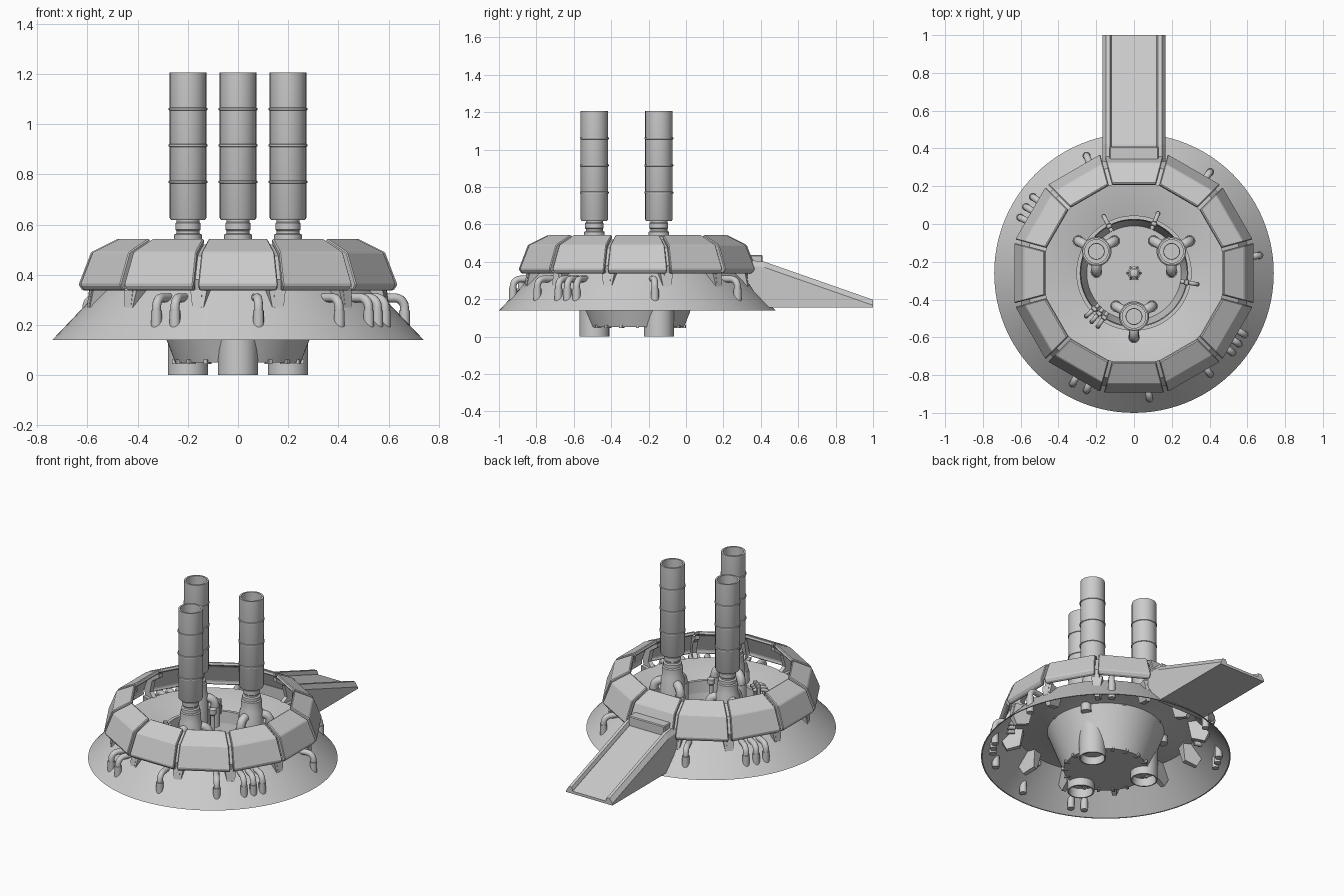
import bpy, bmesh, math
from mathutils import Vector, Matrix

if "Cube" in bpy.data.objects:
    bpy.data.objects.remove(bpy.data.objects["Cube"])

CY = -0.26                      # centre of the round platform
SIDES = 12
TAN = math.tan(math.pi / SIDES)

grey = bpy.data.materials.new("light_grey")
grey.use_nodes = True
grey.diffuse_color = (0.6, 0.6, 0.6, 1)
grey.node_tree.nodes["Principled BSDF"].inputs["Base Color"].default_value = (0.6, 0.6, 0.6, 1)


def finish(name, bm, smooth=True, bevel=0):
    bmesh.ops.recalc_face_normals(bm, faces=bm.faces)
    mesh = bpy.data.meshes.new(name)
    bm.to_mesh(mesh)
    bm.free()
    mesh.materials.append(grey)
    ob = bpy.data.objects.new(name, mesh)
    bpy.context.collection.objects.link(ob)
    if bevel:
        mod = ob.modifiers.new("bevel", 'BEVEL')
        mod.width, mod.segments = bevel, 1
    if smooth:
        bpy.ops.object.select_all(action='DESELECT')
        ob.select_set(True)
        bpy.context.view_layer.objects.active = ob
        bpy.ops.object.shade_smooth_by_angle(angle=math.radians(35))
    return ob


def lathe(name, profile, x=0, y=CY, steps=32, closed=False):
    """Spin a (radius, z) profile; radius 0 ends close to a point."""
    bm = bmesh.new()
    vs = [bm.verts.new((r, 0, z)) for r, z in profile]
    pairs = list(zip(vs, vs[1:])) + ([(vs[-1], vs[0])] if closed else [])
    es = [bm.edges.new(p) for p in pairs]
    bmesh.ops.spin(bm, geom=vs + es, cent=(0, 0, 0), axis=(0, 0, 1),
                   angle=2 * math.pi, steps=steps)
    bmesh.ops.remove_doubles(bm, verts=bm.verts, dist=1e-4)
    bmesh.ops.translate(bm, verts=bm.verts, vec=(x, y, 0))
    return finish(name, bm)


def loft(name, rings, matrix=Matrix(), smooth=False, bevel=0):
    """Skin matching closed rings of points and cap both ends."""
    bm = bmesh.new()
    loops = [[bm.verts.new(matrix @ Vector(p)) for p in ring] for ring in rings]
    n = len(loops[0])
    for a, b in zip(loops, loops[1:]):
        for i in range(n):
            bm.faces.new((a[i], a[(i + 1) % n], b[(i + 1) % n], b[i]))
    bm.faces.new(loops[0][::-1])
    bm.faces.new(loops[-1])
    return finish(name, bm, smooth, bevel)


def slab(name, outline, x0, x1, matrix=Matrix(), bevel=0):
    """Extrude a (y, z) outline along x."""
    return loft(name, [[(x, y, z) for y, z in outline] for x in (x0, x1)], matrix, bevel=bevel)


def spoke(angle, x=0, y=CY):
    """Frame whose local +y points outward at the given angle."""
    return Matrix.Translation((x, y, 0)) @ Matrix.Rotation(math.radians(angle - 90), 4, 'Z')


def elbow(name, m, r0, r1, top, bottom, rad, bend):
    """Pipe running outward, bending down; thicker sleeve on the lower end."""
    path = [(r0, top, 0, rad)]
    for i in range(6):
        a = math.pi / 2 * i / 5
        path.append((r1 - bend + bend * math.sin(a), top - bend + bend * math.cos(a), a, rad))
    sleeve = rad * 1.2
    z = top - bend - 0.01
    path += [(r1, z, math.pi / 2, rad), (r1, z, math.pi / 2, sleeve),
             (r1, bottom, math.pi / 2, sleeve)]
    rings = []
    for y, z, a, r in path:
        rings.append([(r * math.cos(t), y + r * math.sin(t) * math.sin(a),
                       z + r * math.sin(t) * math.cos(a))
                      for t in (2 * math.pi * k / 12 for k in range(12))])
    loft(name, rings, m, smooth=True)


# Flared skirt rising behind the panels, with a gently dished deck
lathe("skirt_and_deck", [(0.74, 0.14), (0.545, 0.345), (0.44, 0.335), (0.3, 0.3), (0.3, 0.293),
                         (0.44, 0.328), (0.543, 0.337), (0.733, 0.14)], steps=96, closed=True)

# Central bowl sunk through the deck, and its rim
lathe("bowl", [(0, 0.05), (0.25, 0.05), (0.347, 0.305), (0.3, 0.296),
               (0.25, 0.07), (0, 0.07)], steps=64)
lathe("bowl_rim", [(0.305, 0.29), (0.305, 0.315), (0.285, 0.315), (0.28, 0.24)],
      steps=64, closed=True)
for i in range(18):
    slab("bowl_tooth", [(0.225, 0.045), (0.262, 0.045), (0.262, 0.062), (0.225, 0.062)],
         -0.008, 0.008, spoke(i * 20))

# Ring of armour panels
shell = [(0.62, 0.338), (0.635, 0.36), (0.585, 0.49), (0.475, 0.545),
         (0.465, 0.525), (0.56, 0.475), (0.605, 0.36), (0.6, 0.338)]
for i in range(SIDES):
    m = spoke(i * 360 / SIDES)
    rings = [[(s * (y * TAN - 0.01), y, z) for y, z in shell] for s in (-1, 1)]
    loft("armour_panel", rings, m, bevel=0.005)

# Brackets between the panels, with feet running down through the skirt
bracket = [(0.52, 0.25), (0.6, 0.25), (0.618, 0.27), (0.607, 0.34), (0.618, 0.38),
           (0.572, 0.475), (0.48, 0.52), (0.48, 0.495), (0.545, 0.45),
           (0.565, 0.37), (0.52, 0.33)]
foot = [(0.49, 0.335), (0.51, 0.23), (0.59, 0.21), (0.618, 0.265), (0.605, 0.34)]
for i in range(SIDES):
    m = spoke((i + 0.5) * 360 / SIDES)
    slab("panel_bracket", bracket, -0.014, 0.014, m)
    loft("bracket_foot", [[(s * (0.012 + 0.16 * (z - 0.2)), y, z) for y, z in foot]
                          for s in (-1, 1)], m)

# Three chimneys with collars, bands, nozzles and elbows
for deg in (30, 150, 270):
    a = math.radians(deg)
    x, y = 0.23 * math.cos(a), CY + 0.23 * math.sin(a)
    lathe("nozzle", [(0.08, 0), (0.08, 0.25), (0.065, 0.25), (0.072, 0)], x, y, closed=True)
    lathe("chimney_base", [(0, 0.06), (0.07, 0.06), (0.07, 0.46), (0.062, 0.48), (0.062, 0.535),
                           (0.055, 0.54), (0.055, 0.56), (0.045, 0.565), (0.045, 0.575),
                           (0.05, 0.58), (0.05, 0.605), (0.045, 0.61), (0.045, 0.63),
                           (0.04, 0.63), (0.04, 0.45), (0, 0.45)], x, y)
    lathe("chimney", [(0.045, 0.618), (0.068, 0.618), (0.073, 0.626), (0.073, 1.205),
                      (0.062, 1.205), (0.062, 0.64), (0.042, 0.64)], x, y, closed=True)
    for z in (0.77, 0.915, 1.06):
        lathe("chimney_band", [(0.07, z - 0.007), (0.077, z - 0.004), (0.077, z + 0.004),
                               (0.07, z + 0.007)], x, y, closed=True)
    for d in (30, 150, 270):
        elbow("chimney_elbow", spoke(d, x, y), 0.05, 0.11, 0.44, 0.26, 0.026, 0.045)

# Drain pipes bending over and through the skirt
for d in (8, 53, 112, 143, 148.5, 154, 241, 248, 277, 307, 321, 326, 331):
    elbow("drain_pipe", spoke(d), 0.54, 0.67, 0.308, 0.15, 0.018, 0.04)

# Small service pipes over the bowl rim, with valve caps
for d in (68, 118, 222, 229, 236, 350):
    m = spoke(d)
    elbow("service_pipe", m, 0.25, 0.34, 0.37, 0.3, 0.011, 0.03)
    slab("valve", [(0.27, 0.3), (0.295, 0.3), (0.295, 0.395), (0.27, 0.395)],
         -0.016, 0.016, m, 0.004)

# Central mast
lathe("mast", [(0, 0.07), (0.035, 0.07), (0.035, 0.1), (0.018, 0.11), (0.018, 0.26),
               (0.028, 0.27), (0.028, 0.29), (0.014, 0.3), (0.014, 0.42), (0.022, 0.43),
               (0.022, 0.46), (0, 0.47)], steps=16)
for i in range(6):
    slab("mast_fin", [(0.01, 0.07), (0.04, 0.07), (0.015, 0.2), (0.01, 0.2)],
         -0.004, 0.004, spoke(i * 60))

# Access ramp: wedge with a sunken walkway, sloped side rails and top lip
stations = [(1, 0.155, 0.197), (0.42, 0.155, 0.4), (0.33, 0.29, 0.41)]   # y, bottom, top
slab("ramp_walkway", [(y, top - 0.025) for y, low, top in stations]
     + [(y, low) for y, low, top in reversed(stations)], -0.125, 0.125)
for s in (-1, 1):
    loft("ramp_rail", [[(s * 0.12, y, low), (s * 0.12, y, top - 0.02), (s * 0.128, y, top),
                        (s * 0.147, y, top), (s * 0.167, y, top - 0.03), (s * 0.167, y, low)]
                       for y, low, top in stations])
slab("ramp_lip", [(0.34, 0.37), (0.41, 0.37), (0.41, 0.437), (0.34, 0.437)], -0.13, 0.13, bevel=0.005)
